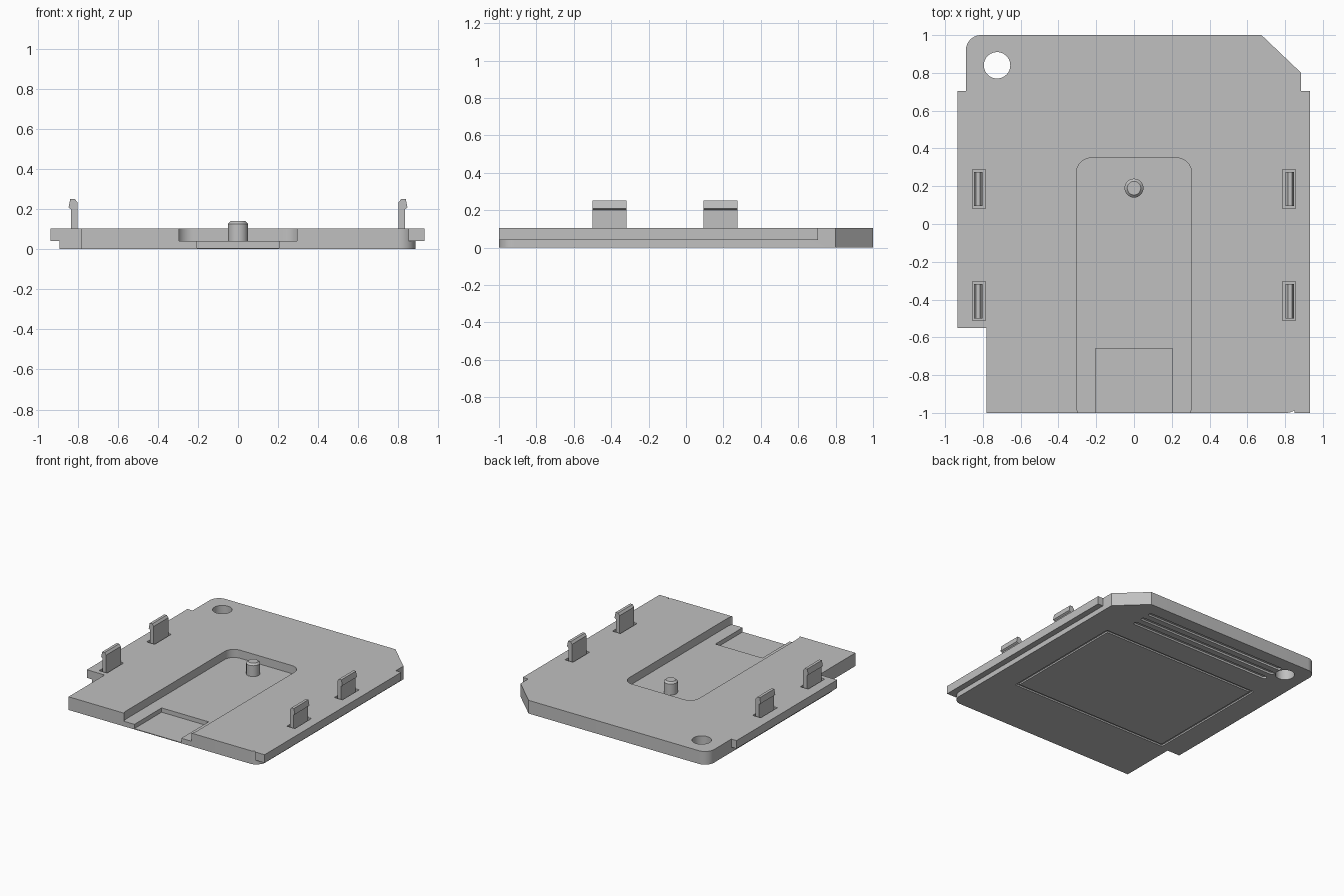
import bpy, bmesh, math
from mathutils import Vector

if "Cube" in bpy.data.objects:
    bpy.data.objects.remove(bpy.data.objects["Cube"], do_unlink=True)

grey = bpy.data.materials.new("plain grey")
grey.use_nodes = True
COLOUR = (0.53, 0.53, 0.53, 1)
grey.diffuse_color = COLOUR
grey.node_tree.nodes["Principled BSDF"].inputs["Base Color"].default_value = COLOUR


def prism(name, points, low, high, axis="z"):
    """Extrude an outline along z, or an (x, z) outline along y."""
    bm = bmesh.new()
    place = (lambda a, b: (a, b, low)) if axis == "z" else (lambda a, b: (a, low, b))
    face = bm.faces.new([bm.verts.new(place(a, b)) for a, b in points])
    side = bmesh.ops.extrude_face_region(bm, geom=[face])["geom"]
    move = Vector((0, 0, high - low)) if axis == "z" else Vector((0, high - low, 0))
    bmesh.ops.translate(bm, vec=move, verts=[g for g in side if isinstance(g, bmesh.types.BMVert)])
    bmesh.ops.recalc_face_normals(bm, faces=bm.faces)
    mesh = bpy.data.meshes.new(name)
    bm.to_mesh(mesh)
    bm.free()
    mesh.materials.append(grey)
    ob = bpy.data.objects.new(name, mesh)
    bpy.context.collection.objects.link(ob)
    return ob


def box(name, x0, x1, y0, y1, z0, z1):
    return prism(name, [(x0, y0), (x1, y0), (x1, y1), (x0, y1)], z0, z1)


def arc(cx, cy, r, start, end, steps=10):
    angles = [math.radians(start + (end - start) * i / steps) for i in range(steps + 1)]
    return [(cx + r * math.cos(a), cy + r * math.sin(a)) for a in angles]


def combine(body, tool, operation):
    mod = body.modifiers.new(operation, "BOOLEAN")
    mod.operation = operation
    mod.solver = "EXACT"
    mod.object = tool
    bpy.ops.object.select_all(action="DESELECT")
    bpy.context.view_layer.objects.active = body
    body.select_set(True)
    bpy.ops.object.modifier_apply(modifier=mod.name)
    bpy.data.objects.remove(tool, do_unlink=True)


def smooth(ob):
    bpy.ops.object.select_all(action="DESELECT")
    bpy.context.view_layer.objects.active = ob
    ob.select_set(True)
    bpy.ops.object.shade_smooth_by_angle(angle=math.radians(25))


# Base plate with rounded, chamfered and notched corners
outline = [(-0.78, -1)] + arc(0.805, -0.92, 0.08, -90, 0)
outline += [(0.885, 0.8), (0.675, 1)] + arc(-0.81, 0.92, 0.08, 90, 180)
outline += [(-0.89, -0.55), (-0.78, -0.55)]
plate = prism("base_plate", outline, 0, 0.104)

# Side flanges
combine(plate, box("right_flange", -0.935, -0.85, -0.55, 0.705, 0.04, 0.104), "UNION")
combine(plate, box("left_flange", 0.85, 0.932, -1, 0.705, 0.04, 0.104), "UNION")

# Long recess, open at the front, with a deeper pocket
recess = arc(0.225, 0.27, 0.08, 0, 90) + arc(-0.225, 0.27, 0.08, 90, 180)
recess = [(x, y) for x, y in recess]
recess += arc(-0.225, -0.96, 0.08, 180, 270) + arc(0.225, -0.96, 0.08, 270, 360)
combine(plate, prism("recess_cutter", recess, 0.04, 0.2), "DIFFERENCE")
combine(plate, box("pocket_cutter", -0.205, 0.205, -1.1, -0.66, 0.006, 0.2), "DIFFERENCE")

# Corner hole
hole = arc(-0.725, 0.84, 0.07, 0, 360, 40)[:-1]
combine(plate, prism("hole_cutter", hole, -0.1, 0.3), "DIFFERENCE")

# Clip wells in the plate and the hooked clips standing in them
CLIP_PROFILE = [(0.802, 0.03), (0.833, 0.03), (0.833, 0.2), (0.846, 0.208),
                (0.837, 0.252), (0.815, 0.252), (0.802, 0.235)]
for side, x_sign in (("left", 1), ("right", -1)):
    for place, y in (("back", 0.185), ("front", -0.408)):
        x0, x1 = sorted((x_sign * 0.785, x_sign * 0.855))
        combine(plate, box("well_cutter", x0, x1, y - 0.104, y + 0.104, 0.05, 0.2), "DIFFERENCE")
        profile = [(x_sign * x, z) for x, z in CLIP_PROFILE]
        prism(f"{place}_{side}_clip", profile, y - 0.091, y + 0.091, "y")

# Underside: three grip grooves and a rectangular label groove
for y in (0.88, 0.797, 0.715):
    groove = arc(0.58, y, 0.017, -90, 90, 6) + arc(-0.635, y, 0.017, 90, 270, 6)
    combine(plate, prism("grip_cutter", groove, -0.1, 0.015), "DIFFERENCE")
X0, X1, Y0, Y1, W = -0.71, 0.68, -0.53, 0.505, 0.022
frame = box("frame_cutter", X0, X1, Y0, Y1, -0.1, 0.012)
combine(frame, box("frame_core", X0 + W, X1 - W, Y0 + W, Y1 - W, -0.2, 0.1), "DIFFERENCE")
combine(plate, frame, "DIFFERENCE")
smooth(plate)

# Locating pin with a chamfered tip
bpy.ops.mesh.primitive_cylinder_add(vertices=32, radius=0.05, depth=0.105, location=(0, 0.19, 0.0875))
pin = bpy.context.object
pin.name = "locating_pin"
pin.data.materials.append(grey)
bm = bmesh.new()
bm.from_mesh(pin.data)
rim = [e for e in bm.edges if all(v.co.z > 0 for v in e.verts)]
bmesh.ops.bevel(bm, geom=rim, offset=0.014, segments=1, affect="EDGES")
bm.to_mesh(pin.data)
bm.free()
smooth(pin)
